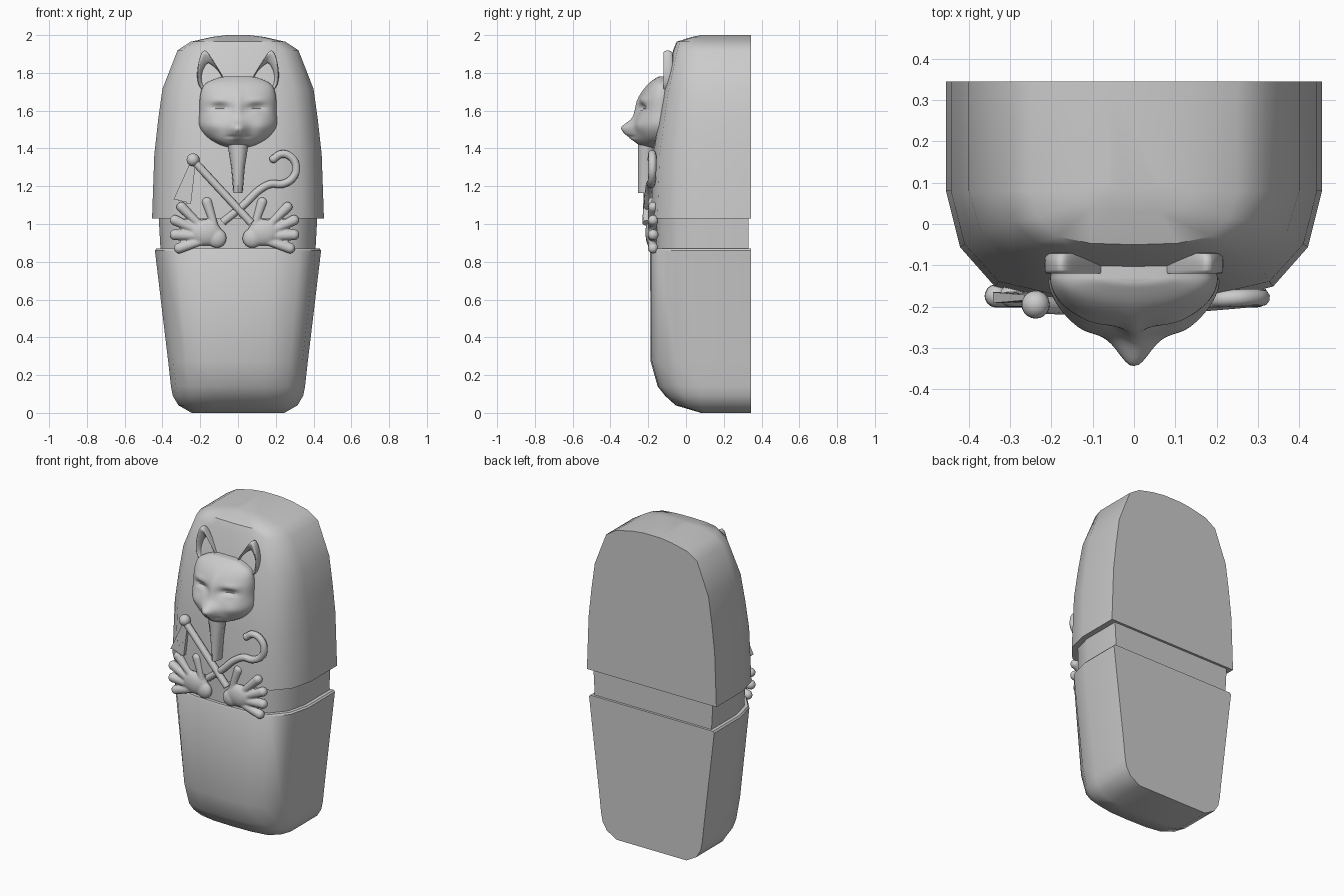
import bpy, bmesh, math
from mathutils import Vector

if "Cube" in bpy.data.objects:
    bpy.data.objects.remove(bpy.data.objects["Cube"], do_unlink=True)

stone = bpy.data.materials.new("grey_stone")
stone.use_nodes = True
grey = (0.6, 0.6, 0.6, 1)
stone.diffuse_color = grey
stone.node_tree.nodes["Principled BSDF"].inputs["Base Color"].default_value = grey


def finish(name, bm, angle=40):
    bmesh.ops.recalc_face_normals(bm, faces=bm.faces)
    me = bpy.data.meshes.new(name)
    bm.to_mesh(me)
    bm.free()
    me.materials.append(stone)
    ob = bpy.data.objects.new(name, me)
    bpy.context.collection.objects.link(ob)
    bpy.ops.object.select_all(action="DESELECT")
    ob.select_set(True)
    bpy.context.view_layer.objects.active = ob
    bpy.ops.object.shade_smooth_by_angle(angle=math.radians(angle))
    return ob


def loft(name, rings, angle=40, cap=True, closed=False):
    bm = bmesh.new()
    loops = [[bm.verts.new(p) for p in ring] for ring in rings]
    pairs = list(zip(loops, loops[1:])) + ([(loops[-1], loops[0])] if closed else [])
    for a, b in pairs:
        for i in range(len(a)):
            j = (i + 1) % len(a)
            bm.faces.new((a[i], a[j], b[j], b[i]))
    if cap:
        bm.faces.new(loops[0])
        bm.faces.new(loops[-1])
    return finish(name, bm, angle)


def smooth_rows(rows, steps):
    # Catmull-Rom interpolation through rows of values
    v = [Vector(r) for r in rows]
    v = [v[0]] + v + [v[-1]]
    out = []
    for a, b, c, d in zip(v, v[1:], v[2:], v[3:]):
        for k in range(steps):
            t = k / steps
            out.append(b + (c - a) * t / 2 + (a * 2 - b * 5 + c * 4 - d) * t * t / 2
                       + (b * 3 - a - c * 3 + d) * t ** 3 / 2)
    return out + [v[-1]]


def tube(name, points, radius):
    cu = bpy.data.curves.new(name, "CURVE")
    cu.dimensions = "3D"
    cu.bevel_depth = radius
    cu.bevel_resolution = 3
    cu.use_fill_caps = True
    sp = cu.splines.new("BEZIER")
    sp.bezier_points.add(len(points) - 1)
    for bp, p in zip(sp.bezier_points, points):
        bp.co = p
        bp.handle_left_type = bp.handle_right_type = "AUTO"
    cu.materials.append(stone)
    ob = bpy.data.objects.new(name, cu)
    bpy.context.collection.objects.link(ob)


def add_ball(bm, centre, size):
    new = bmesh.ops.create_uvsphere(bm, u_segments=20, v_segments=12, radius=1)["verts"]
    for v in new:
        v.co = Vector(centre) + Vector(s * c for s, c in zip(size, v.co))


# Coffin shells: flat back, straight sides, rounded front
def shell(name, rows, back=0.345):
    half = [(1, 0), (0.925, 0.5), (0.74, 0.85), (0.42, 0.975)]
    rings = []
    for z, w, front in rows:
        side = max(0.08, front + 0.02)
        right = [(w * x, side + (front - side) * t, z) for x, t in half]
        left = [(-x, y, z) for x, y, z in reversed(right)]
        rings.append([(w, back, z)] + right + [(0, front, z)] + left + [(-w, back, z)])
    loft(name, rings)


shell("lower_coffin", [(0, 0.245, 0.08), (0.04, 0.315, -0.055), (0.09, 0.345, -0.11),
                       (0.14, 0.355, -0.15), (0.275, 0.37, -0.188), (0.86, 0.44, -0.19),
                       (0.87, 0.432, -0.185)])
shell("inner_band", [(0.86, 0.41, -0.165), (1.04, 0.42, -0.165)], 0.33)
shell("coffin_lid", [(1.03, 0.455, -0.192), (1.37, 0.443, -0.178), (1.55, 0.423, -0.15),
                     (1.715, 0.4, -0.12), (1.92, 0.32, -0.068), (1.965, 0.25, -0.05),
                     (1.99, 0.14, 0.03), (2.0, 0.06, 0.08)])

# Cat mask: lofted face with muzzle, eye and mouth relief (x, z, width, height, depth)
relief = [(0, 1.505, 0.05, 0.04, 0.068), (0, 1.46, 0.06, 0.025, 0.02),
          (0, 1.478, 0.006, 0.02, -0.012), (0, 1.62, 0.025, 0.08, 0.012)]
for s in (-1, 1):
    relief += [(s * 0.095, 1.61, 0.05, 0.024, -0.035), (s * 0.10, 1.598, 0.035, 0.011, 0.022),
               (s * 0.11, 1.655, 0.05, 0.016, 0.008), (s * 0.035, 1.462, 0.028, 0.007, -0.01),
               (s * 0.13, 1.52, 0.05, 0.035, 0.012)]


def face_point(a, z, w, front):
    x = w * math.sin(a)
    bump = sum(d * math.exp(-((x - cx) / sx) ** 2 - ((z - cz) / sz) ** 2)
               for cx, cz, sx, sz, d in relief)
    c = max(0, math.cos(a))
    return (x, -0.13 + (front + 0.13) * c - bump * c ** 0.5, z)


profile = smooth_rows([(1.402, 0.04, -0.20), (1.42, 0.10, -0.25), (1.46, 0.165, -0.27),
                       (1.52, 0.205, -0.275), (1.6, 0.203, -0.262), (1.68, 0.2, -0.24),
                       (1.74, 0.175, -0.2), (1.775, 0.10, -0.155), (1.782, 0.03, -0.135)], 7)
rings = []
for z, w, front in profile:
    ring = [face_point(math.pi * (i / 56 - 0.5), z, w, front) for i in range(57)]
    rings.append([(-w * 0.95, -0.08, z)] + ring + [(w * 0.95, -0.08, z)])
loft("cat_mask", rings, 60)

# Ears: raised rim scooping inward to an open round hollow
outline = [(0.06, 1.745), (0.085, 1.79), (0.115, 1.84), (0.145, 1.89), (0.168, 1.925),
           (0.19, 1.925), (0.208, 1.88), (0.22, 1.81), (0.217, 1.74), (0.19, 1.7),
           (0.14, 1.69), (0.09, 1.7)]
for side, s in (("left", 1), ("right", -1)):
    hub = Vector((0.137, 1.775))
    loops = [[], [], [], []]
    for p in map(Vector, outline):
        hole = hub + (p - hub).normalized() * 0.05
        inner = p.lerp(hole, 0.3)
        for loop, q, y in zip(loops, (p, p.lerp(hole, 0.05), inner, hole),
                              (-0.055, -0.125, -0.12, -0.085)):
            loop.append((s * q.x, y, q.y))
    ear = loft(side + "_ear", loops, 60, cap=False, closed=True)
    ear.modifiers.new("round", "SUBSURF").levels = 2
    ear.modifiers["round"].render_levels = 2

# Narrow beard, flat at the lower end
rings = []
for z, w in ((1.165, 0.024), (1.3, 0.036), (1.43, 0.057)):
    rings.append([(w * math.sin(a), -0.21 - 0.045 * math.cos(a), z)
                  for a in (2 * math.pi * i / 12 for i in range(12))])
loft("beard", rings)

# Crook and flail crossing over the chest
tube("crook", [(-0.08, -0.185, 1.01), (0.03, -0.2, 1.1), (0.12, -0.195, 1.185),
               (0.175, -0.19, 1.212), (0.235, -0.185, 1.212), (0.29, -0.18, 1.245),
               (0.308, -0.178, 1.3), (0.28, -0.178, 1.355), (0.23, -0.18, 1.37),
               (0.188, -0.182, 1.345)], 0.021)
bm = bmesh.new()
add_ball(bm, (0.188, -0.182, 1.345), (0.022, 0.022, 0.022))
finish("crook_tip", bm)
tube("flail_rod", [(-0.24, -0.195, 1.34), (0.07, -0.21, 1.005)], 0.021)
bm = bmesh.new()
add_ball(bm, (-0.238, -0.195, 1.34), (0.034, 0.034, 0.034))
finish("flail_knob", bm)
for i in range(4):
    x, z = -0.328 + i * 0.022, 1.13 - i * 0.007
    rings = []
    for cx, cz, r in ((-0.252 + i * 0.007, 1.315, 0.006), (x, z, 0.013)):
        rings.append([(cx + r * dx, -0.178 + r * dy, cz)
                      for dx, dy in ((-1, -1), (1, -1), (1, 1), (-1, 1))])
    loft("flail_strand_%d" % (i + 1), rings)

# Open hands, each fused from a palm, wrist and five tapered fingers
fingers = [(0.09, 1.0, 0.127, 1.115, 0.027), (0.16, 0.99, 0.262, 1.09, 0.026),
           (0.17, 0.96, 0.296, 1.02, 0.027), (0.17, 0.935, 0.296, 0.943, 0.028),
           (0.15, 0.91, 0.275, 0.872, 0.027)]
for side, s, shift in (("left", 1, 0), ("right", -1, -0.037)):
    bm = bmesh.new()
    add_ball(bm, (s * 0.135 + shift, -0.178, 0.955), (0.085, 0.038, 0.07))
    add_ball(bm, (s * 0.075 + shift, -0.18, 0.925), (0.052, 0.032, 0.052))
    for x0, z0, x1, z1, r in fingers:
        for k in range(13):
            t = k / 12
            size = r * (0.75 + 0.3 * t)
            add_ball(bm, (s * (x0 + (x1 - x0) * t) + shift, -0.182 + 0.008 * t,
                          z0 + (z1 - z0) * t), (size, size, size))
    hand = finish(side + "_hand", bm)
    remesh = hand.modifiers.new("fuse", "REMESH")
    remesh.mode = "VOXEL"
    remesh.voxel_size = 0.006
    remesh.use_smooth_shade = True
    soften = hand.modifiers.new("soften", "SMOOTH")
    soften.iterations = 4
